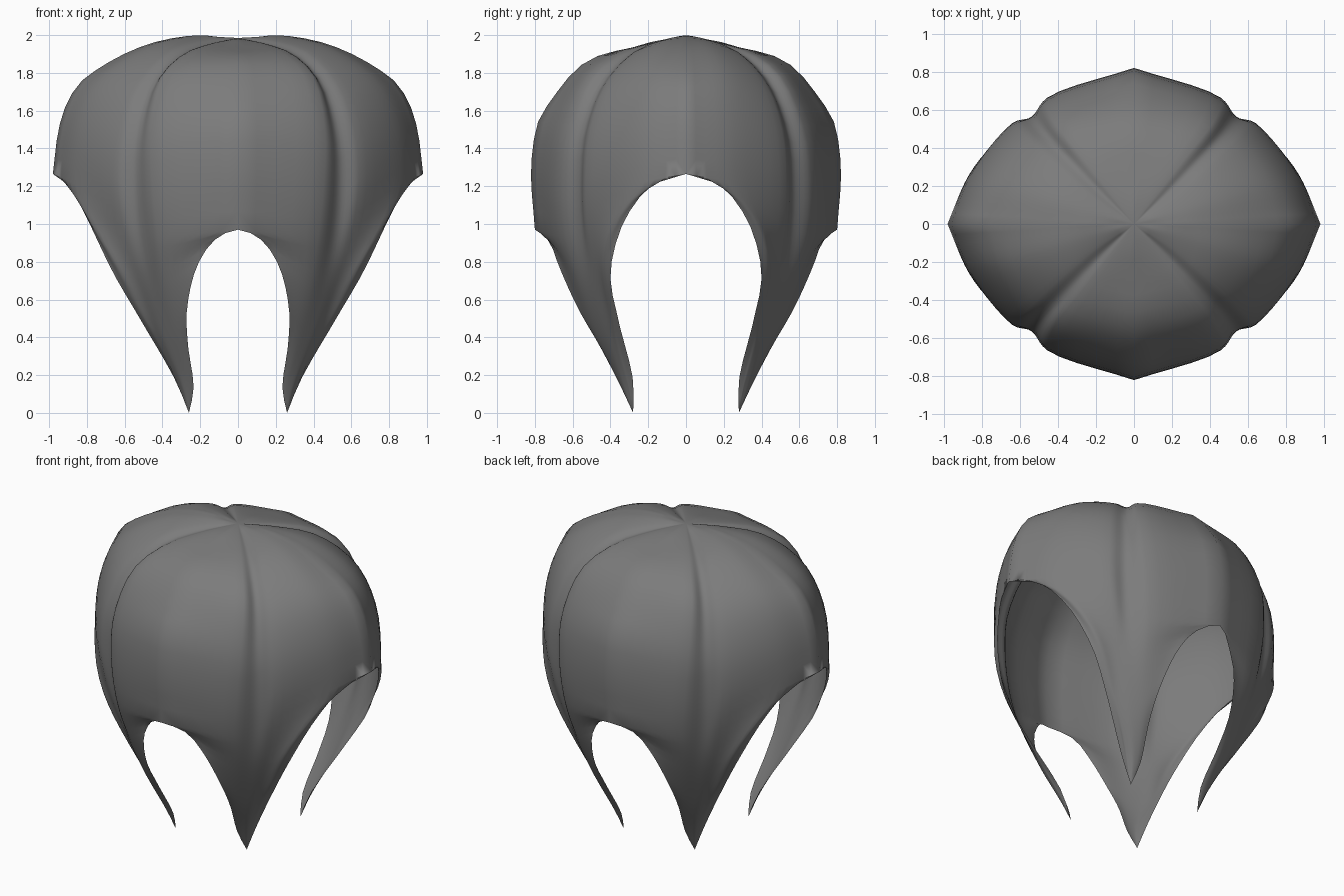
import bpy
import bmesh
from mathutils import Vector

cube = bpy.data.objects.get("Cube")
if cube:
    bpy.data.objects.remove(cube, do_unlink=True)

ROWS = 16      # rows in each half of the shell: dome and leg
STEPS = 5      # columns between neighbouring guide curves


def spline(points, steps):
    """Centripetal curve that passes through every point."""
    pts = [2 * points[0] - points[1], *points, 2 * points[-1] - points[-2]]
    out = [points[0]]
    for a, b, c, d in zip(pts, pts[1:], pts[2:], pts[3:]):
        t1 = max((b - a).length, 1e-6) ** 0.5
        t2 = t1 + max((c - b).length, 1e-6) ** 0.5
        t3 = t2 + max((d - c).length, 1e-6) ** 0.5
        for i in range(1, steps + 1):
            t = t1 + (t2 - t1) * i / steps
            ab = a.lerp(b, t / t1)
            bc = b.lerp(c, (t - t1) / (t2 - t1))
            cd = c.lerp(d, (t - t2) / (t3 - t2))
            left = ab.lerp(bc, t / t2)
            right = bc.lerp(cd, (t - t1) / (t3 - t1))
            out.append(left.lerp(right, (t - t1) / (t2 - t1)))
    return out


def resample(line, count):
    """Evenly spaced points along a dense line."""
    dist = [0.0]
    for p, q in zip(line, line[1:]):
        dist.append(dist[-1] + (q - p).length)
    out, k = [], 0
    for i in range(count + 1):
        goal = dist[-1] * i / count
        while k < len(line) - 2 and dist[k + 1] < goal:
            k += 1
        span = max(dist[k + 1] - dist[k], 1e-9)
        out.append(line[k].lerp(line[k + 1], min((goal - dist[k]) / span, 1)))
    return out


def guide(dome, leg, corner=False):
    """One curve from the crown to the leg tip, with a corner at an arch top."""
    dome = [apex] + [Vector(p) for p in dome]
    leg = [Vector(p) for p in leg] + [tip]
    if corner:
        upper, lower = spline(dome, 12), spline([dome[-1]] + leg, 12)
    else:
        whole = spline(dome + leg, 12)
        split = 12 * (len(dome) - 1)
        upper, lower = whole[:split + 1], whole[split:]
    return resample(upper, ROWS) + resample(lower, ROWS)[1:]


# Guide curves of one quarter, from the front centre round to the side centre
apex, tip = Vector((0, 0, 1.985)), Vector((0.26, 0.28, 0))

front_profile = [(0.1, 1.98), (0.2, 1.96), (0.3, 1.93), (0.42, 1.905),
                 (0.52, 1.865), (0.61, 1.79), (0.71, 1.66), (0.78, 1.55),
                 (0.82, 1.3), (0.8, 0.97)]
front_centre = guide(
    [(0, y, z) for y, z in front_profile],
    [(0.06, 0.775, 0.955), (0.14, 0.72, 0.9), (0.22, 0.67, 0.77),
     (0.27, 0.57, 0.55), (0.265, 0.46, 0.36), (0.235, 0.34, 0.13)], True)

front_ridge = guide(
    [(0.14, 0.18, 1.955), (0.28, 0.36, 1.9), (0.4, 0.51, 1.775),
     (0.46, 0.63, 1.5), (0.455, 0.665, 1.22), (0.425, 0.65, 0.94)],
    [(0.39, 0.59, 0.72), (0.33, 0.47, 0.41), (0.26, 0.34, 0.13)])

groove = guide(
    [(0.16, 0.15, 1.95), (0.315, 0.31, 1.887), (0.45, 0.455, 1.73),
     (0.525, 0.55, 1.46), (0.537, 0.565, 1.22), (0.52, 0.555, 0.97)],
    [(0.48, 0.525, 0.74), (0.39, 0.425, 0.4), (0.29, 0.33, 0.13)])

side_ridge = guide(
    [(0.2, 0.13, 1.968), (0.38, 0.28, 1.905), (0.54, 0.43, 1.725),
     (0.62, 0.51, 1.48), (0.64, 0.53, 1.24), (0.62, 0.525, 1.05)],
    [(0.57, 0.485, 0.81), (0.45, 0.4, 0.45), (0.31, 0.31, 0.14)])

side_middle = guide(
    [(0.2, 0.06, 1.99), (0.42, 0.13, 1.955), (0.62, 0.2, 1.85),
     (0.75, 0.23, 1.725), (0.835, 0.26, 1.5), (0.86, 0.27, 1.21)],
    [(0.77, 0.385, 1.0), (0.67, 0.435, 0.82), (0.53, 0.4, 0.55),
     (0.34, 0.31, 0.2)])

side_profile = [(0.08, 1.987), (0.2, 2), (0.4, 1.973), (0.56, 1.92),
                (0.72, 1.835), (0.84, 1.745), (0.91, 1.63), (0.95, 1.5),
                (0.98, 1.265)]
side_centre = guide(
    [(x, 0, z) for x, z in side_profile],
    [(0.94, 0.1, 1.245), (0.885, 0.2, 1.19), (0.79, 0.33, 1.01),
     (0.66, 0.4, 0.74), (0.52, 0.36, 0.5), (0.33, 0.28, 0.17)], True)

# Skin the guides into a grid of quads
guides = [front_centre, front_ridge, groove, side_ridge, side_middle, side_centre]
bm = bmesh.new()
grid = [[bm.verts.new(p) for p in spline(list(row), STEPS)]
        for row in zip(*guides)]
for top, low in zip(grid, grid[1:]):
    for i in range(len(top) - 1):
        bm.faces.new((top[i], top[i + 1], low[i + 1], low[i]))
bmesh.ops.remove_doubles(bm, verts=bm.verts, dist=0.0005)

# Mirror the quarter to the other three corners
for axis in "XY":
    bmesh.ops.mirror(bm, geom=bm.verts[:] + bm.edges[:] + bm.faces[:],
                     axis=axis, merge_dist=0.0005)
bmesh.ops.remove_doubles(bm, verts=bm.verts, dist=0.0005)
bmesh.ops.recalc_face_normals(bm, faces=bm.faces)
crown = max(bm.faces, key=lambda f: f.calc_center_median().z)
if crown.normal.z < 0:
    bmesh.ops.reverse_faces(bm, faces=bm.faces)
for face in bm.faces:
    face.smooth = True

mesh = bpy.data.meshes.new("four_legged_shell")
bm.to_mesh(mesh)
bm.free()
shell = bpy.data.objects.new("four_legged_shell", mesh)
bpy.context.collection.objects.link(shell)

# One plain grey colour
grey = bpy.data.materials.new("mid_grey")
grey.use_nodes = True
grey.diffuse_color = (0.2, 0.2, 0.2, 1)
grey.node_tree.nodes["Principled BSDF"].inputs["Base Color"].default_value = (0.2, 0.2, 0.2, 1)
mesh.materials.append(grey)
